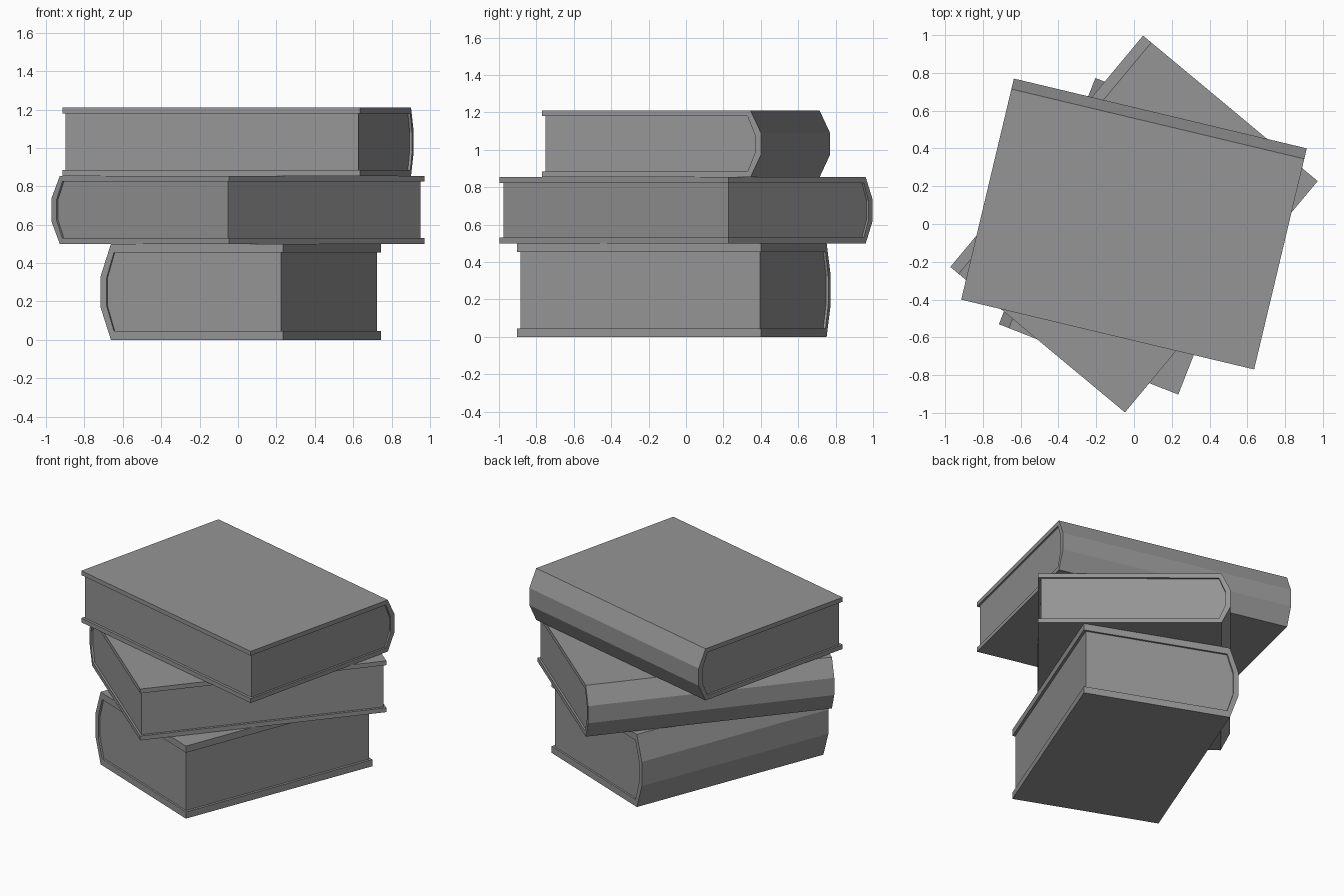
import bpy
import bmesh
from math import radians

default = bpy.data.objects.get("Cube")
if default:
    bpy.data.objects.remove(default, do_unlink=True)

# One flat grey for covers and pages
GREY = (0.3, 0.3, 0.3, 1.0)
grey = bpy.data.materials.new("plain grey")
grey.use_nodes = True
grey.diffuse_color = GREY
grey.node_tree.nodes["Principled BSDF"].inputs["Base Color"].default_value = GREY

BULGE = 0.057   # how far the spine swells past the boards
SPINE = 0.033   # spine thickness
END_INSET = 0.013
FORE_INSET = 0.017


def extruded(name, quads, length, location, angle):
    """Extrude a cross-section of (y, z) quads along x into one solid."""
    bm = bmesh.new()
    verts = {}

    def vert(p):
        if p not in verts:
            verts[p] = bm.verts.new((-length / 2, p[0], p[1]))
        return verts[p]

    faces = [bm.faces.new([vert(p) for p in quad]) for quad in quads]
    result = bmesh.ops.extrude_face_region(bm, geom=faces, use_keep_orig=True)
    moved = [g for g in result["geom"] if isinstance(g, bmesh.types.BMVert)]
    bmesh.ops.translate(bm, verts=moved, vec=(length, 0, 0))
    # Remove the walls left between neighbouring quads, if any
    inner = [f for f in bm.faces if all(len(e.link_faces) > 2 for e in f.edges)]
    bmesh.ops.delete(bm, geom=inner, context="FACES")
    bmesh.ops.recalc_face_normals(bm, faces=bm.faces)
    mesh = bpy.data.meshes.new(name)
    bm.to_mesh(mesh)
    bm.free()
    mesh.materials.append(grey)
    obj = bpy.data.objects.new(name, mesh)
    obj.location = location
    obj.rotation_euler.z = radians(angle)
    bpy.context.collection.objects.link(obj)
    return obj


def book(name, length, width, height, board, location, angle):
    fore, spine = -width / 2, width / 2
    joint = spine - BULGE
    low, high = height / 3, height * 2 / 3
    # Cover: a wrap of constant thickness with a three-sided rounded spine
    outer = [(fore, 0), (joint, 0), (spine, low),
             (spine, high), (joint, height), (fore, height)]
    back, inner_joint = spine - SPINE, joint - SPINE / 2
    inner = [(fore, board), (inner_joint, board), (back, low + 0.01),
             (back, high - 0.01), (inner_joint, height - board),
             (fore, height - board)]
    wrap = [(outer[i], outer[i + 1], inner[i + 1], inner[i])
            for i in range(len(outer) - 1)]
    extruded(name + "_cover", wrap, length, location, angle)
    # Page block: fills the cover, set back from its three open edges
    block = [(fore + FORE_INSET, board)] + inner[1:5] \
        + [(fore + FORE_INSET, height - board)]
    extruded(name + "_pages", [block], length - 2 * END_INSET, location, angle)


book("bottom_book", 1.40, 1.02, 0.50, 0.046, (0.015, -0.065, 0), 68.6)
book("middle_book", 1.594, 1.203, 0.354, 0.03, (0, 0, 0.50), 50.2)
book("top_book", 1.594, 1.203, 0.356, 0.03, (0, 0, 0.854), -13.4)
